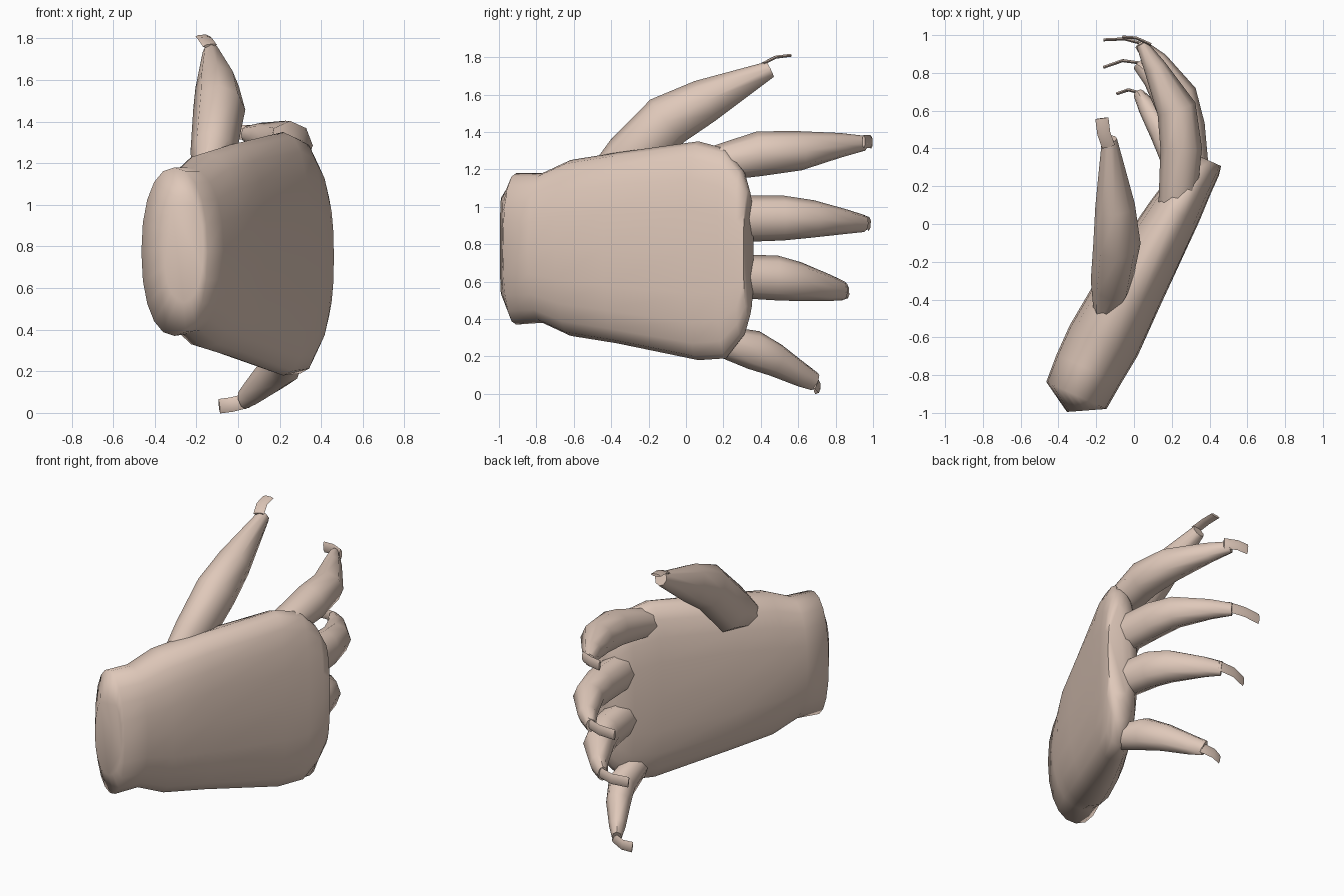
import bpy, bmesh, math
from mathutils import Vector

cube = bpy.data.objects.get("Cube")
if cube:
    bpy.data.objects.remove(cube, do_unlink=True)

skin = bpy.data.materials.new("pale_skin")
skin.use_nodes = True
COLOUR = (0.74, 0.58, 0.49, 1)
skin.diffuse_color = COLOUR
skin.node_tree.nodes["Principled BSDF"].inputs["Base Color"].default_value = COLOUR


def ring(centre, a, b, sides, power=2.0):
    """Points of a rounded section spanned by the half-axes a and b."""
    pts = []
    for i in range(sides):
        ang = math.tau * i / sides
        c, s = math.cos(ang), math.sin(ang)
        u = math.copysign(abs(c) ** (2 / power), c)
        v = math.copysign(abs(s) ** (2 / power), s)
        pts.append(centre + a * u + b * v)
    return pts


def loft(name, rings, angle):
    """Skin a list of equal rings and close both ends."""
    bm = bmesh.new()
    rows = [[bm.verts.new(p) for p in r] for r in rings]
    n = len(rows[0])
    for lo, hi in zip(rows, rows[1:]):
        for i in range(n):
            j = (i + 1) % n
            bm.faces.new((lo[i], lo[j], hi[j], hi[i]))
    bm.faces.new(rows[0])
    bm.faces.new(rows[-1])
    bmesh.ops.recalc_face_normals(bm, faces=bm.faces)
    mesh = bpy.data.meshes.new(name)
    bm.to_mesh(mesh)
    bm.free()
    mesh.materials.append(skin)
    obj = bpy.data.objects.new(name, mesh)
    bpy.context.collection.objects.link(obj)
    bpy.ops.object.select_all(action='DESELECT')
    obj.select_set(True)
    bpy.context.view_layer.objects.active = obj
    bpy.ops.object.shade_smooth_by_angle(angle=math.radians(angle))


def tube(name, path, ref, sides=8, angle=60):
    """Loft along (x, y, z, half width along ref, half thickness)."""
    pos = [Vector(p[:3]) for p in path]
    rings = []
    for i, p in enumerate(path):
        before, after = pos[max(i - 1, 0)], pos[min(i + 1, len(pos) - 1)]
        tangent = (after - before).normalized()
        side = (ref - tangent * ref.dot(tangent)).normalized()
        rings.append(ring(pos[i], side * p[3], tangent.cross(side) * p[4], sides))
    loft(name, rings, angle)


X, Z = Vector((1, 0, 0)), Vector((0, 0, 1))

# Palm: slab sections along the slanted hand axis
# (distance along axis, inner face, back face, bottom, top, squareness, slant)
ALONG, ACROSS = Vector((0.41, 0.91, 0)), Vector((0.91, -0.41, 0))
PALM = [
    (-1.01, 0.085, 0.25, 0.53, 1.05, 2.2, 0.045),
    (-0.955, -0.08, 0.27, 0.37, 1.18, 2.2, 0.0),
    (-0.80, -0.09, 0.285, 0.38, 1.18, 2.2, 0.0),
    (-0.63, -0.09, 0.305, 0.31, 1.25, 2.3, 0.0),
    (-0.35, -0.06, 0.305, 0.27, 1.29, 2.5, 0.0),
    (0.15, 0.03, 0.31, 0.18, 1.35, 2.5, 0.0),
    (0.32, 0.07, 0.305, 0.19, 1.31, 2.4, 0.0),
    (0.42, 0.10, 0.305, 0.30, 1.20, 2.4, 0.0),
    (0.47, 0.16, 0.295, 0.41, 1.09, 2.3, 0.0),
]
sections = []
for s, n0, n1, z0, z1, power, slant in PALM:
    centre = ALONG * s + ACROSS * (n0 + n1) / 2 + Z * (z0 + z1) / 2
    across = ACROSS * (n1 - n0) / 2 + ALONG * slant
    sections.append(ring(centre, across, Z * (z1 - z0) / 2, 20, power))
loft("palm", sections, 70)

# Fingers curling towards the inner side of the hand
FINGERS = {
    "index_finger": [(0.23, 0.11, 1.22, 0.09, 0.10), (0.25, 0.40, 1.285, 0.12, 0.11),
                     (0.225, 0.61, 1.30, 0.105, 0.105), (0.11, 0.83, 1.33, 0.065, 0.06),
                     (0.04, 0.955, 1.34, 0.04, 0.03)],
    "middle_finger": [(0.30, 0.24, 0.935, 0.125, 0.10), (0.275, 0.52, 0.94, 0.12, 0.10),
                      (0.24, 0.68, 0.935, 0.10, 0.095), (0.12, 0.86, 0.92, 0.065, 0.06),
                      (0.03, 0.955, 0.91, 0.045, 0.03)],
    "ring_finger": [(0.29, 0.24, 0.63, 0.115, 0.10), (0.26, 0.48, 0.62, 0.12, 0.10),
                    (0.22, 0.60, 0.60, 0.105, 0.095), (0.10, 0.77, 0.565, 0.07, 0.055),
                    (0.02, 0.845, 0.55, 0.05, 0.03)],
    "little_finger": [(0.25, 0.16, 0.29, 0.08, 0.08), (0.22, 0.36, 0.235, 0.105, 0.085),
                      (0.16, 0.48, 0.18, 0.09, 0.075), (0.07, 0.62, 0.10, 0.065, 0.05),
                      (0.025, 0.69, 0.065, 0.05, 0.03)],
}
for name, path in FINGERS.items():
    tube(name, path, Z)

# Thumb rising from the upper edge
tube("thumb", [(-0.17, -0.52, 1.12, 0.04, 0.05), (-0.12, -0.31, 1.24, 0.11, 0.15),
               (-0.09, -0.10, 1.46, 0.125, 0.145), (-0.10, 0.10, 1.565, 0.105, 0.12),
               (-0.13, 0.45, 1.735, 0.04, 0.045)], X)

# Thin flat claws on the tips
CLAWS = {
    "index_claw": [(0.09, 0.95, 1.35), (0.01, 0.985, 1.35), (-0.06, 0.99, 1.345)],
    "middle_claw": [(0.06, 0.95, 0.92), (-0.05, 0.98, 0.91), (-0.16, 0.975, 0.905)],
    "ring_claw": [(0.05, 0.85, 0.56), (-0.06, 0.865, 0.545), (-0.16, 0.83, 0.535)],
    "little_claw": [(0.05, 0.69, 0.06), (-0.03, 0.71, 0.04), (-0.09, 0.69, 0.032)],
    "thumb_claw": [(-0.135, 0.41, 1.765), (-0.16, 0.48, 1.80), (-0.17, 0.56, 1.81)],
}
for name, path in CLAWS.items():
    ref = X if name == "thumb_claw" else Z
    tube(name, [p + (0.035, 0.009) for p in path], ref, 6, 40)
